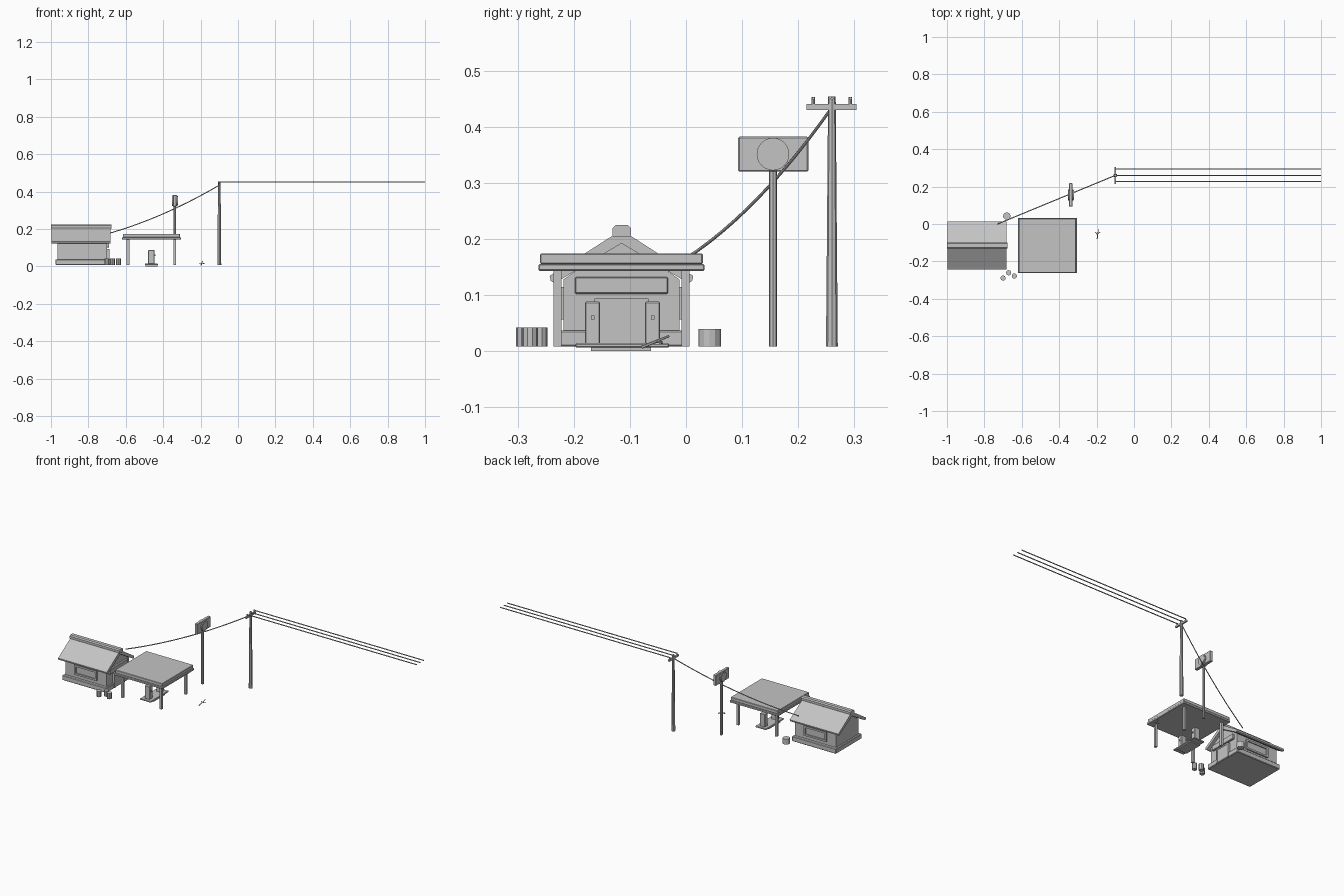
import bpy, bmesh, math
from mathutils import Vector

if "Cube" in bpy.data.objects:
    bpy.data.objects.remove(bpy.data.objects["Cube"])

mat = bpy.data.materials.new("plain_grey")
mat.diffuse_color = (0.55, 0.55, 0.55, 1)
mat.use_nodes = True
mat.node_tree.nodes["Principled BSDF"].inputs["Base Color"].default_value = mat.diffuse_color


def finish(name, bm):
    bmesh.ops.recalc_face_normals(bm, faces=bm.faces)
    me = bpy.data.meshes.new(name)
    bm.to_mesh(me)
    bm.free()
    me.materials.append(mat)
    ob = bpy.data.objects.new(name, me)
    bpy.context.collection.objects.link(ob)
    return ob


def box(name, x, y, z, bevel=0):
    """Box from (min, max) ranges."""
    bm = bmesh.new()
    bmesh.ops.create_cube(bm, size=1)
    for v in bm.verts:
        v.co = [(r[0] + r[1]) / 2 + c * (r[1] - r[0]) for r, c in zip((x, y, z), v.co)]
    if bevel:
        bmesh.ops.bevel(bm, geom=bm.edges[:], offset=bevel, segments=1, affect='EDGES')
    return finish(name, bm)


def rod(name, a, b, r1, r2=None, sides=8):
    """Tapered cylinder from a to b."""
    a, b = Vector(a), Vector(b)
    bm = bmesh.new()
    bmesh.ops.create_cone(bm, cap_ends=True, segments=sides, radius1=r1,
                          radius2=r1 if r2 is None else r2, depth=(b - a).length)
    q = Vector((0, 0, 1)).rotation_difference(b - a)
    for v in bm.verts:
        v.co = q @ v.co + (a + b) / 2
    return finish(name, bm)


def prism_x(name, prof, x0, x1):
    """Extrude a (y, z) profile along x."""
    bm = bmesh.new()
    f = bm.faces.new([bm.verts.new((x0, y, z)) for y, z in prof])
    ext = bmesh.ops.extrude_face_region(bm, geom=[f])["geom"]
    for v in ext:
        if isinstance(v, bmesh.types.BMVert):
            v.co.x = x1
    return finish(name, bm)


def wire(name, pts, r):
    cu = bpy.data.curves.new(name, 'CURVE')
    cu.dimensions = '3D'
    cu.bevel_depth = r
    cu.bevel_resolution = 1
    cu.use_fill_caps = True
    sp = cu.splines.new('POLY')
    sp.points.add(len(pts) - 1)
    for p, c in zip(sp.points, pts):
        p.co = (*c, 1)
    cu.materials.append(mat)
    ob = bpy.data.objects.new(name, cu)
    bpy.context.collection.objects.link(ob)


# --- house ---
MID = -0.115
box("house_base", (-0.976, -0.69), (-0.235, 0.005), (0.008, 0.037), 0.003)
prism_x("house_walls", [(-0.218, 0.03), (-0.012, 0.03), (-0.012, 0.128),
                        (MID, 0.2), (-0.218, 0.128)], -0.965, -0.7)
for s, side in ((-1, "front"), (1, "back")):
    prof = [(0.0, 0.216), (0.118, 0.14), (0.128, 0.134), (0.126, 0.125), (0.119, 0.121), (0.0, 0.192)]
    prism_x("roof_" + side, [(MID + s * y, z) for y, z in prof], -0.997, -0.682)
prism_x("roof_ridge", [(-0.131, 0.206), (-0.128, 0.203), (-0.102, 0.203), (-0.098, 0.206),
                       (-0.098, 0.219), (-0.104, 0.225), (-0.125, 0.225), (-0.131, 0.219)],
        -1.0, -0.677)

# windows on the front and back walls
for s, side in ((-1, "front"), (1, "back")):
    wall = MID + s * 0.103

    def out(a, b):
        return tuple(sorted((wall + s * a, wall + s * b)))
    box("window_glass_" + side, (-0.895, -0.77), out(-0.002, 0.002), (0.065, 0.105))
    for n, zz in (("sill", (0.056, 0.066)), ("lintel", (0.104, 0.114))):
        box(f"window_{n}_{side}", (-0.905, -0.76), out(-0.002, 0.008), zz)
    for n, xx in (("left", (-0.905, -0.895)), ("right", (-0.77, -0.76))):
        box(f"window_{n}_{side}", xx, out(-0.002, 0.008), (0.066, 0.104))

# door end of the house
box("door", (-0.703, -0.688), (-0.153, -0.077), (0.012, 0.088))
for i, y in enumerate((-0.158, -0.072)):
    box(f"door_jamb_{i}", (-0.703, -0.686), (y - 0.005, y + 0.005), (0.01, 0.09))
box("door_lintel", (-0.703, -0.686), (-0.163, -0.067), (0.086, 0.094))
box("shop_sign", (-0.703, -0.689), (-0.198, -0.032), (0.102, 0.132), 0.002)

# --- barrels and cans ---
rod("barrel", (-0.68, 0.042, 0.008), (-0.68, 0.042, 0.039), 0.02, sides=12)
for i, (x, y) in enumerate(((-0.70, -0.289), (-0.67, -0.261), (-0.64, -0.278))):
    rod(f"can_{i}", (x, y, 0.008), (x, y, 0.042), 0.014, sides=10)

# --- canopy ---
box("canopy_lower", (-0.62, -0.306), (-0.263, 0.033), (0.143, 0.155), 0.002)
box("canopy_upper", (-0.616, -0.31), (-0.26, 0.03), (0.155, 0.174), 0.002)
for i, x in enumerate((-0.588, -0.338)):
    for j, y in enumerate((-0.229, -0.001)):
        box(f"canopy_post_{i}{j}", (x - 0.007, x + 0.007), (y - 0.007, y + 0.007), (0.008, 0.146))

# --- pump island ---
box("island", (-0.498, -0.428), (-0.197, -0.03), (0.006, 0.014), 0.002)
box("island_footing", (-0.495, -0.431), (-0.169, -0.062), (0.0, 0.008))
for i, y in enumerate((-0.1665, -0.0595)):
    box(f"pump_{i}", (-0.48, -0.447), (y - 0.0135, y + 0.0135), (0.012, 0.088), 0.002)
    box(f"pump_nozzle_{i}", (-0.448, -0.442), (y - 0.003, y + 0.003), (0.056, 0.063))

# --- tall road sign with round plate ---
SX, SY, SZ = -0.338, 0.155, 0.351
rod("sign_post", (SX, SY, 0.008), (SX, SY, 0.325), 0.0075)
box("sign_board", (SX - 0.009, SX + 0.009), (0.093, 0.218), (0.32, 0.382), 0.002)
rod("sign_ring", (SX - 0.014, SY, SZ), (SX + 0.014, SY, SZ), 0.029, sides=24)
rod("sign_disc", (SX - 0.016, SY, SZ), (SX + 0.016, SY, SZ), 0.024, sides=24)

# --- utility pole and wires ---
PX, PY = -0.1, 0.26
rod("utility_pole", (PX, PY, 0.008), (PX, PY, 0.454), 0.0105, 0.0068)
box("pole_crossbar", (PX - 0.005, PX + 0.005), (0.215, 0.304), (0.43, 0.44))
for i, y in enumerate((0.227, 0.26, 0.293)):
    rod(f"insulator_{i}", (PX, y, 0.438), (PX, y, 0.453), 0.003)
    wire(f"power_line_{i}", [(PX, y, 0.45), (1.0, y, 0.45)], 0.0028)
a, b = Vector((PX, PY, 0.434)), Vector((-0.73, 0.0, 0.165))
drop = [a.lerp(b, t / 12) - Vector((0, 0, 0.1 * (t / 12) * (1 - t / 12))) for t in range(13)]
wire("house_line", drop, 0.0028)

# --- dry stick on the ground ---
rod("stick", (-0.197, -0.079, 0.007), (-0.19, -0.03, 0.027), 0.003, 0.002, 6)
rod("stick_twig_0", (-0.194, -0.058, 0.015), (-0.207, -0.043, 0.017), 0.002, 0.0015, 6)
rod("stick_twig_1", (-0.193, -0.052, 0.017), (-0.178, -0.042, 0.014), 0.002, 0.0015, 6)
